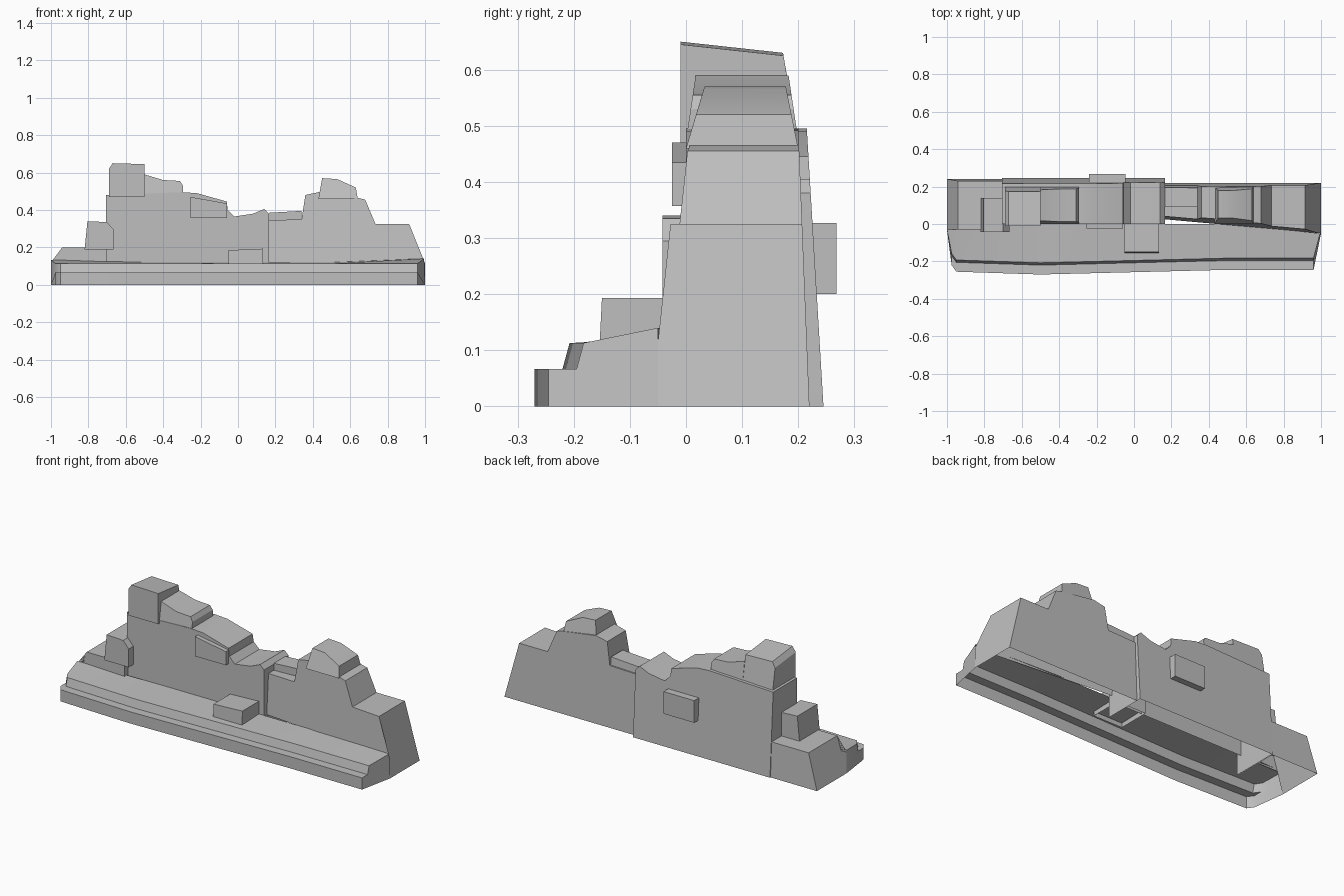
import bpy
import bmesh
import math

starter = bpy.data.objects.get("Cube")
if starter:
    bpy.data.objects.remove(starter, do_unlink=True)

stone = bpy.data.materials.new("grey_stone")
stone.use_nodes = True
GREY = (0.52, 0.52, 0.52, 1)
stone.diffuse_color = GREY
stone.node_tree.nodes["Principled BSDF"].inputs["Base Color"].default_value = GREY


def loft(name, rings, first_cap=(), last_cap=(), closed=False):
    """Skin cross-sections; each end cap may take extra points on the ground."""
    bm = bmesh.new()
    grid = [[bm.verts.new(point) for point in ring] for ring in rings]
    for near, far in zip(grid, grid[1:]):
        edges = list(zip(near, near[1:], far[1:], far))
        if closed:
            edges.append((near[-1], near[0], far[0], far[-1]))
        for quad in edges:
            bm.faces.new(quad)
    for ring, extra in ((grid[0], first_cap), (grid[-1], last_cap)):
        bm.faces.new(ring + [bm.verts.new(point) for point in extra])
    bmesh.ops.remove_doubles(bm, verts=bm.verts, dist=0.001)
    bmesh.ops.recalc_face_normals(bm, faces=bm.faces)
    mesh = bpy.data.meshes.new(name)
    bm.to_mesh(mesh)
    bm.free()
    mesh.materials.append(stone)
    obj = bpy.data.objects.new(name, mesh)
    bpy.context.collection.objects.link(obj)
    bpy.ops.object.select_all(action="DESELECT")
    obj.select_set(True)
    bpy.context.view_layer.objects.active = obj
    bpy.ops.object.shade_smooth_by_angle(angle=math.radians(28))


def wall(name, skyline, base, front, back, skew=0, front_lean=0, back_lean=0,
         drop=0, flare_left=0, flare_right=0, grounded=False, closed=False):
    """Raise a wall under a skyline of (x, z) points.

    skew moves the front along x, the leans tilt both sides inwards with height,
    drop lowers the back edge of the top and the flares widen the foot at the ends.
    A grounded wall reaches the floor at the back.
    """
    rings = []
    foot = 0 if grounded else base
    for x, z in skyline:
        foot_x = x
        if (x, z) == skyline[0]:
            foot_x -= flare_left
        if (x, z) == skyline[-1]:
            foot_x += flare_right
        near = front + skew * foot_x
        rise = z - base
        rings.append([
            (foot_x, near, base),
            (x, front + skew * x + front_lean * rise, z),
            (x, back - back_lean * (z - foot), z - drop),
            (foot_x, back, foot),
        ])
    caps = [[], []]
    if grounded:
        caps = [[(x, y, 0)] for x, y, z in (rings[0][0], rings[-1][0])]
    loft(name, rings, caps[0], caps[1], closed)


# Stepped front ledge, open underneath
STEP_HEIGHT, STEP_DEPTH, LIP_HEIGHT = 0.067, 0.05, 0.113
ledge = []
for x, back_x, front, back in (
        (-0.975, -1, -0.22, -0.03),
        (-0.95, -0.94, -0.255, -0.03),
        (-0.5, -0.5, -0.27, 0),
        (0.5, 0.5, -0.245, 0),
        (0.96, 0.995, -0.245, -0.05)):
    tread = front + STEP_DEPTH
    ledge.append([
        (x, front, 0),
        (x, front, STEP_HEIGHT),
        (x, tread, STEP_HEIGHT),
        (x, tread + STEP_DEPTH / 4, LIP_HEIGHT),
        (back_x, back, 0.12 - 0.4 * back),
    ])
loft("front_ledge", ledge, [(-1, -0.03, 0)], [(1, -0.05, 0)])

# Low shelf at the end of the long wall
wall("right_shelf", [(-0.94, 0.2), (-0.7, 0.2)], base=0.12, front=-0.03,
     back=0.24, back_lean=0.05, flare_left=0.06, grounded=True)

# Long wall, stepping down towards the middle
wall("long_wall", [
    (-0.705, 0.48), (-0.3, 0.495), (-0.22, 0.49), (-0.06, 0.445),
    (-0.055, 0.4), (-0.02, 0.365), (0.08, 0.38), (0.14, 0.405), (0.165, 0.38),
], base=0.1, front=0, back=0.245, back_lean=0.06, grounded=True)

# Shorter wall with a raised crown
wall("short_wall", [
    (0.165, 0.345), (0.34, 0.35), (0.36, 0.48), (0.43, 0.495),
    (0.64, 0.465), (0.68, 0.455), (0.735, 0.325), (0.915, 0.325),
], base=0.115, front=0.04, back=0.22, skew=-0.09, front_lean=0.07,
     back_lean=0.04, flare_right=0.085, grounded=True)
wall("short_wall_crown", [(0.45, 0.57), (0.53, 0.565), (0.63, 0.52)],
     base=0.46, front=0, back=0.2, front_lean=0.3, back_lean=0.2,
     flare_left=0.02, flare_right=0.01)
wall("gap_ridge", [(0.165, 0.385), (0.34, 0.395)],
     base=0.33, front=0.09, back=0.2, back_lean=0.1)

# Tower stump on the long wall
wall("tower_stump", [(-0.69, 0.62), (-0.67, 0.65), (-0.5, 0.645)],
     base=0.47, front=-0.01, back=0.2, back_lean=0.15, drop=0.02)
wall("tower_slope", [(-0.5, 0.59), (-0.4, 0.56), (-0.31, 0.555), (-0.295, 0.53)],
     base=0.475, front=0, back=0.2, front_lean=0.15, back_lean=0.15)

# Projecting stones
wall("corner_stone", [(-0.805, 0.34), (-0.7, 0.335), (-0.665, 0.295)], base=0.19,
     front=-0.042, back=0.14, flare_left=0.015, closed=True)
wall("front_slab", [(-0.255, 0.47), (-0.06, 0.435)], base=0.357,
     front=-0.025, back=0.05, closed=True)
wall("back_slab", [(-0.24, 0.327), (-0.045, 0.327)], base=0.2,
     front=0.15, back=0.268, closed=True)
wall("front_step", [(-0.05, 0.185), (0.133, 0.193)], base=0.09,
     front=-0.155, back=0.03, front_lean=0.05)
